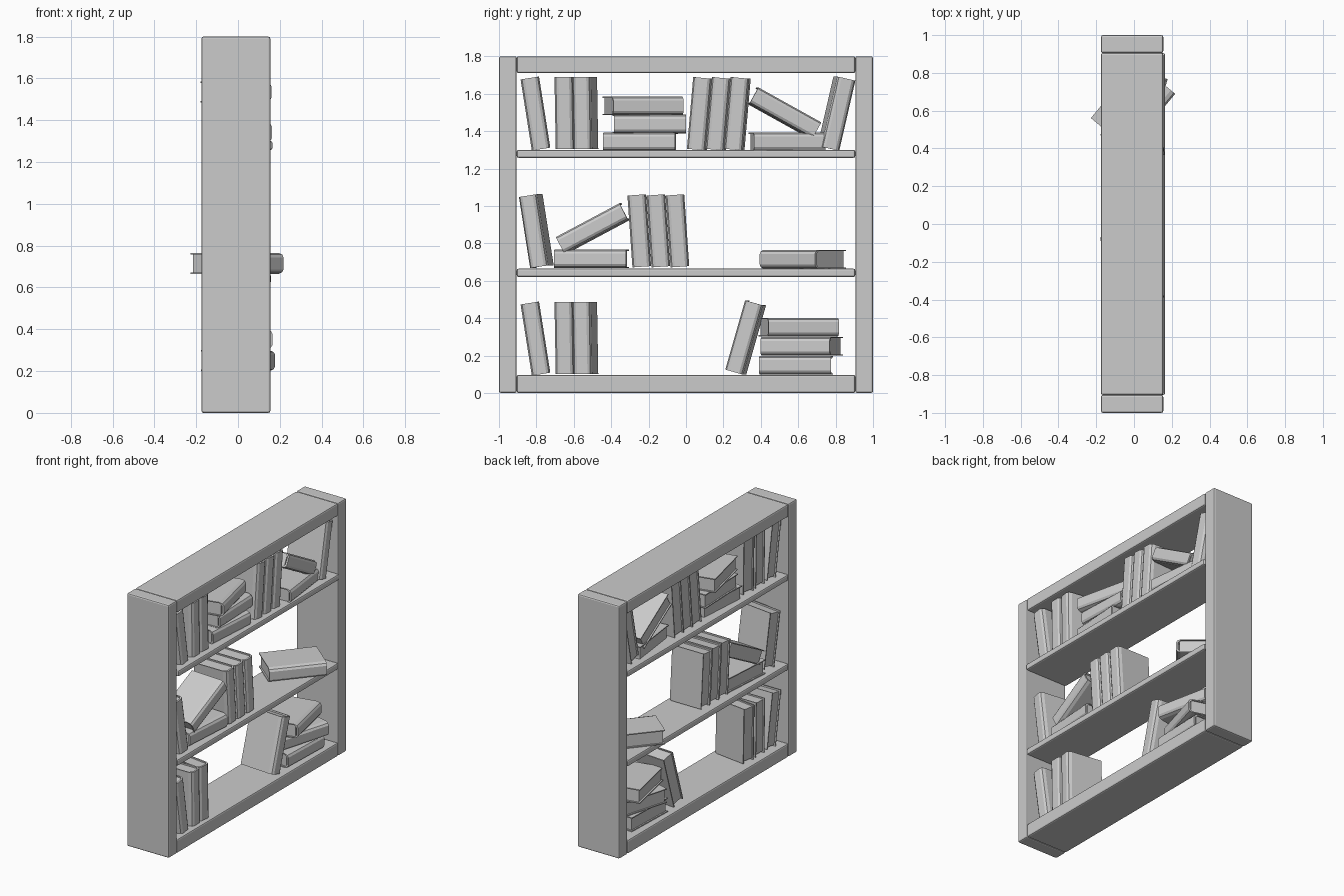
import bpy, bmesh
from math import radians
from mathutils import Matrix

if "Cube" in bpy.data.objects:
    bpy.data.objects.remove(bpy.data.objects["Cube"])

H, T, D = 0.385, 0.05, 0.13      # book height, half thickness, half depth


def new_object(name, bm):
    bmesh.ops.recalc_face_normals(bm, faces=bm.faces)
    me = bpy.data.meshes.new(name)
    bm.to_mesh(me)
    bm.free()
    ob = bpy.data.objects.new(name, me)
    bpy.context.collection.objects.link(ob)
    return ob


def add_box(bm, x0, x1, y0, y1, z0, z1):
    m = (Matrix.Translation(((x0 + x1) / 2, (y0 + y1) / 2, (z0 + z1) / 2))
         @ Matrix.Diagonal((x1 - x0, y1 - y0, z1 - z0, 1)))
    bmesh.ops.create_cube(bm, size=1, matrix=m)


def board(name, x0, x1, y0, y1, z0, z1):
    bm = bmesh.new()
    add_box(bm, x0, x1, y0, y1, z0, z1)
    bmesh.ops.bevel(bm, geom=bm.edges[:], offset=0.01, segments=2,
                    profile=0.5, affect='EDGES')
    return new_object(name, bm)


# Frame and shelves
board("left_side", -0.175, 0.155, -1.0, -0.905, 0, 1.8)
board("right_side", -0.175, 0.155, 0.905, 1.0, 0, 1.8)
board("top_board", -0.175, 0.155, -0.905, 0.905, 1.71, 1.8)
board("bottom_board", -0.175, 0.155, -0.905, 0.905, 0, 0.097)
board("middle_shelf", -0.175, 0.158, -0.905, 0.905, 0.62, 0.665)
board("upper_shelf", -0.175, 0.165, -0.905, 0.905, 1.257, 1.3)

# One book mesh: C-shaped cover with faceted spine, plus an inset page block
bm = bmesh.new()
c = 0.007
half = [(-D, T), (D - 0.03, T), (D - 0.009, T - 0.008), (D, T - 0.022)]
inner = [(D - 0.012, T - 0.024), (D - 0.03, T - c), (-D, T - c)]
outline = (half + [(x, -y) for x, y in reversed(half)]
           + [(x, -y) for x, y in reversed(inner)] + inner)
f = bm.faces.new([bm.verts.new((x, y, -H / 2)) for x, y in outline])
r = bmesh.ops.extrude_face_region(bm, geom=[f])
bmesh.ops.translate(bm, vec=(0, 0, H),
                    verts=[v for v in r["geom"] if isinstance(v, bmesh.types.BMVert)])
add_box(bm, -D + 0.01, D - 0.022, -T + c, T - c, -H / 2 + 0.01, H / 2 - 0.01)
first = new_object("book", bm)
book_mesh = first.data
bpy.data.objects.remove(first)


def book(name, x, y, z, roll=0, yaw=0):
    ob = bpy.data.objects.new(name, book_mesh)
    bpy.context.collection.objects.link(ob)
    ob.matrix_world = (Matrix.Translation((x, y, z))
                       @ Matrix.Rotation(radians(yaw), 4, 'Z')
                       @ Matrix.Rotation(radians(roll), 4, 'X'))


UP = 0.0        # depth position of standing books

# Matching left-hand groups on the upper and bottom shelves
for shelf, z in (("upper", 1.3), ("bottom", 0.097)):
    book(shelf + "_leaning_book", UP, -0.805, z + 0.194, 9)
    book(shelf + "_standing_book", UP, -0.65, z + 0.197, 1)
    book(shelf + "_turned_book", UP, -0.54, z + 0.197, 1, -8)

# Upper shelf
book("upper_stack_low", 0.0, -0.243, 1.343, 90, -4)
book("upper_stack_mid", -0.01, -0.197, 1.438, 90, 2)
book("upper_stack_top", -0.01, -0.23, 1.535, 90, 13)
for i in range(3):
    book("upper_row_book", UP, 0.075 + i * 0.1, 1.493, -5, -2)
book("upper_flat_book", 0.01, 0.54, 1.342, 90, 7)
book("upper_sloping_book", UP, 0.525, 1.497, 61, 3)
book("upper_end_book", UP, 0.805, 1.493, -13, 5)

# Middle shelf
book("middle_leaning_book", UP, -0.802, 0.865, 9, -7)
book("middle_flat_book", 0.0, -0.505, 0.717, 90, -4)
book("middle_sloping_book", UP, -0.497, 0.88, -62, -3)
for i in range(3):
    book("middle_row_book", UP, -0.25 + i * 0.102, 0.867, 4)
book("middle_turned_flat_book", -0.005, 0.625, 0.715, 90, -40)

# Bottom shelf
book("bottom_right_leaning_book", UP, 0.318, 0.297, -16, -4)
book("bottom_stack_low", 0.0, 0.588, 0.148, 90, -2)
book("bottom_stack_mid", 0.0, 0.618, 0.25, 90, -16)
book("bottom_stack_top", -0.003, 0.603, 0.352, 90, 12)
